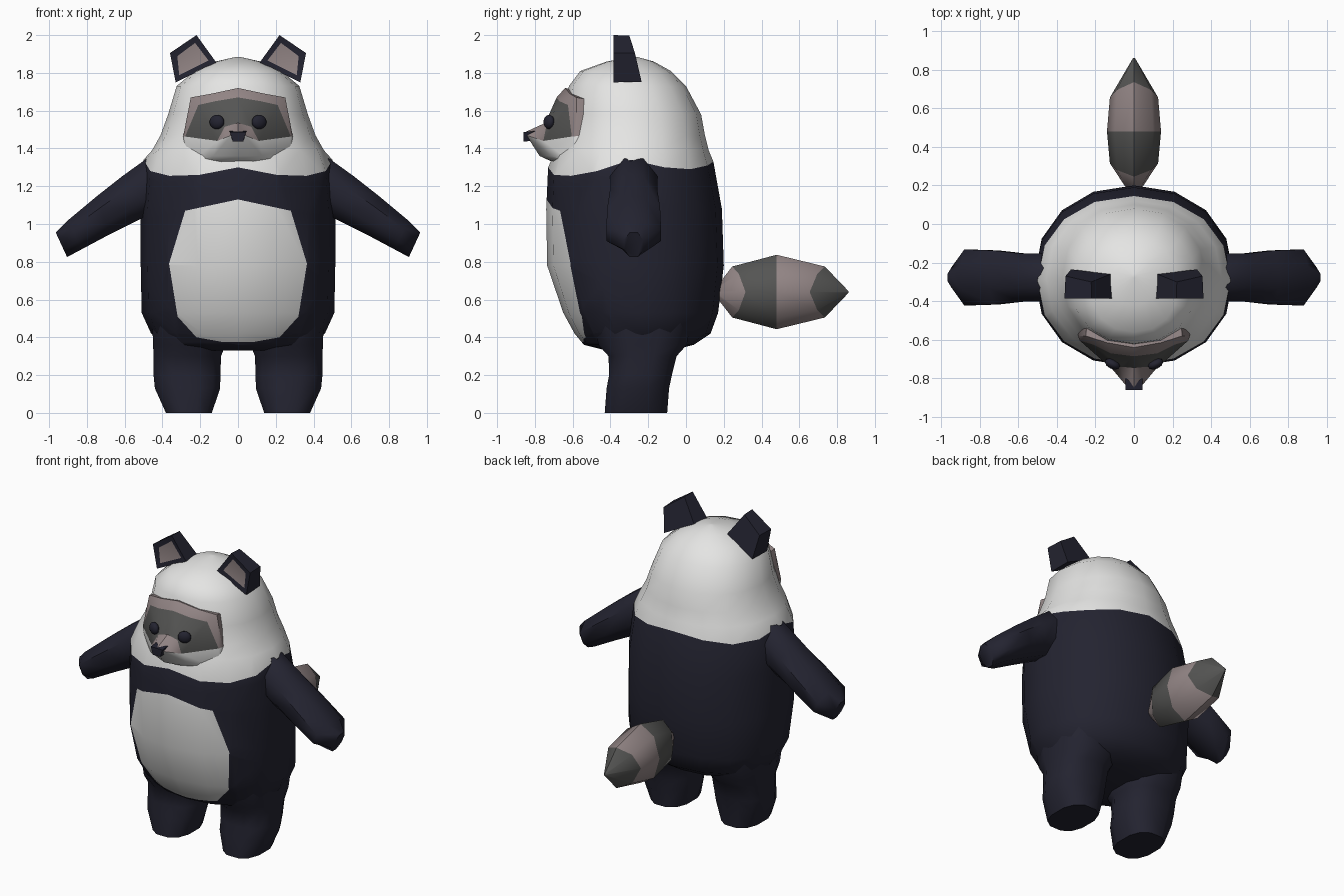
import bpy, bmesh, math
from mathutils import Vector

if "Cube" in bpy.data.objects:
    bpy.data.objects.remove(bpy.data.objects["Cube"])


def material(name, rgb):
    m = bpy.data.materials.new(name)
    m.diffuse_color = (*rgb, 1)
    m.use_nodes = True
    m.node_tree.nodes["Principled BSDF"].inputs["Base Color"].default_value = m.diffuse_color
    return m


WHITE, NAVY, GREY, TAUPE = range(4)
MATS = [material("white_fur", (0.78, 0.78, 0.77)),
        material("navy_fur", (0.017, 0.017, 0.030)),
        material("dark_grey_fur", (0.090, 0.090, 0.087)),
        material("taupe_fur", (0.290, 0.235, 0.235))]


def finish(name, bm, angle=50):
    bmesh.ops.recalc_face_normals(bm, faces=bm.faces[:])
    me = bpy.data.meshes.new(name)
    bm.to_mesh(me)
    bm.free()
    for m in MATS:
        me.materials.append(m)
    ob = bpy.data.objects.new(name, me)
    bpy.context.collection.objects.link(ob)
    bpy.ops.object.select_all(action='DESELECT')
    ob.select_set(True)
    bpy.context.view_layer.objects.active = ob
    bpy.ops.object.shade_smooth_by_angle(angle=math.radians(angle))
    return ob


def loft(rings, mat):
    """Skin closed rings of points, cap both ends; mat(i) colours band i."""
    bm = bmesh.new()
    vs = [[bm.verts.new(p) for p in r] for r in rings]
    n = len(vs[0])
    for i in range(len(vs) - 1):
        for k in range(n):
            j = (k + 1) % n
            f = bm.faces.new((vs[i][k], vs[i][j], vs[i + 1][j], vs[i + 1][k]))
            f.material_index = mat(i)
    for r, i in ((vs[0], 0), (vs[-1], len(vs) - 2)):
        bm.faces.new(r).material_index = mat(i)
    return bm


# Body and head: stacked oval rings (z, half width, front y, back y)
BODY = [(0.33, 0.30, -0.42, -0.08), (0.36, 0.40, -0.54, 0.04), (0.42, 0.46, -0.59, 0.13),
        (0.53, 0.51, -0.65, 0.17), (0.78, 0.515, -0.735, 0.20), (1.08, 0.515, -0.74, 0.19),
        (1.27, 0.50, -0.73, 0.145), (1.39, 0.455, -0.69, 0.12), (1.47, 0.41, -0.665, 0.10),
        (1.58, 0.37, -0.64, 0.08), (1.73, 0.325, -0.62, 0.0), (1.81, 0.23, -0.56, -0.08),
        (1.86, 0.12, -0.42, -0.17), (1.885, 0.01, -0.28, -0.26)]
NECK = 6
NECK_Z = [1.30, 1.26, 1.255, 1.28, 1.34, 1.30, 1.29, 1.31, 1.33]  # front to back
rings = []
for i, (z, rx, yf, yb) in enumerate(BODY):
    ring = []
    for k in range(16):
        a = k * math.tau / 16
        c, s = math.cos(a), math.sin(a)
        zz = NECK_Z[min(k, 16 - k)] if i == NECK else z
        ring.append((rx * math.copysign(abs(s) ** 0.93, s),
                     (yf + yb) / 2 - (yb - yf) / 2 * math.copysign(abs(c) ** 0.93, c), zz))
    rings.append(ring)
bm = loft(rings, lambda i: NAVY if i < NECK else WHITE)

# Belly patch: cut its outline into the front of the body
half = [(0, 1.13), (0.28, 1.07), (0.365, 0.79), (0.32, 0.51), (0.22, 0.40), (0.08, 0.375)]
outline = half + [(-x, z) for x, z in reversed(half[1:])]
planes = []
for k, (x, z) in enumerate(outline):
    x2, z2 = outline[(k + 1) % len(outline)]
    planes.append((Vector((x, 0, z)), Vector((z - z2, 0, x2 - x)).normalized()))
for co, no in planes:
    front = [f for f in bm.faces if f.calc_center_median().y < -0.35
             and f.calc_center_median().z < 1.25 and f.material_index == NAVY]
    geom = set(front)
    for f in front:
        geom.update(f.edges)
        geom.update(f.verts)
    bmesh.ops.bisect_plane(bm, geom=list(geom), dist=1e-5, plane_co=co, plane_no=no)
for f in bm.faces:
    c = f.calc_center_median()
    if c.y < -0.35 and all((c - co).dot(no) < 0 for co, no in planes):
        f.material_index = WHITE
finish("body", bm)

# Face mask and muzzle: right half, mirrored
P = dict(t0=(0, -0.64, 1.72), t1=(0.14, -0.615, 1.69), t2=(0.25, -0.58, 1.67),
         o=(0.29, -0.58, 1.465), m0=(0, -0.685, 1.67), m1=(0.12, -0.67, 1.65),
         m2=(0.21, -0.625, 1.63), u2=(0.28, -0.605, 1.463), b0=(0, -0.745, 1.535),
         b1=(0.07, -0.74, 1.515), u1=(0.11, -0.755, 1.44), n0=(0, -0.855, 1.485),
         n1=(0.035, -0.845, 1.47), c0=(0, -0.775, 1.36), c1=(0.13, -0.715, 1.36),
         r0=(0, -0.67, 1.312), r1=(0.14, -0.65, 1.312), r2=(0.268, -0.59, 1.315),
         h0=(0, -0.54, 1.70), h1=(0.14, -0.53, 1.67), h2=(0.24, -0.47, 1.65),
         h3=(0.28, -0.49, 1.465), h4=(0.26, -0.48, 1.325), h5=(0, -0.55, 1.32))
FACES = [("t0 t1 m1 m0", TAUPE), ("t1 t2 m2 m1", TAUPE), ("t2 o u2 m2", TAUPE),
         ("m0 m1 b1 b0", GREY), ("m1 m2 b1", GREY), ("m2 u2 u1 b1", GREY),
         ("b0 b1 n1 n0", TAUPE), ("b1 u1 n1", TAUPE),
         ("n0 n1 c0", WHITE), ("n1 u1 c1 c0", WHITE), ("u1 u2 r2 c1", WHITE),
         ("c0 c1 r1 r0", WHITE), ("c1 r2 r1", WHITE), ("u2 o r2", WHITE),
         ("t0 h0 h1 t1", TAUPE), ("t1 h1 h2 t2", TAUPE), ("t2 h2 h3 o", TAUPE),
         ("o h3 h4 r2", WHITE), ("r2 h4 h5 r1", WHITE), ("r1 h5 r0", WHITE)]
bm = bmesh.new()
for s in (1, -1):
    V = {k: bm.verts.new((s * x, y, z)) for k, (x, y, z) in P.items()}
    for names, m in FACES:
        bm.faces.new([V[n] for n in names.split()]).material_index = m
bmesh.ops.remove_doubles(bm, verts=bm.verts[:], dist=1e-4)
finish("face", bm, 35)


def blob(name, loc, scale, segs, rings_n, rot=0):
    bm = bmesh.new()
    bmesh.ops.create_uvsphere(bm, u_segments=segs, v_segments=rings_n, radius=1)
    for f in bm.faces:
        f.material_index = NAVY
    ob = finish(name, bm)
    ob.location, ob.scale, ob.rotation_euler = loc, scale, (0, 0, rot)


# Nose: small tapered block
nose = [[(-w, y, zt), (w, y, zt), (w * 0.65, y, zb), (-w * 0.65, y, zb)]
        for w, y, zt, zb in ((0.045, -0.80, 1.492, 1.44), (0.043, -0.86, 1.487, 1.437))]
finish("nose", loft(nose, lambda i: NAVY), 30)

for s, side in ((1, "right"), (-1, "left")):
    # Eye
    blob("eye_" + side, (s * 0.112, -0.725, 1.54), (0.042, 0.026, 0.038), 10, 8, s * 0.45)

    # Ear with recessed inner panel
    front = [(0.115, 1.855), (0.22, 2.0), (0.36, 1.905), (0.33, 1.75)]
    back_y = [-0.26, -0.30, -0.27, -0.235]
    bm = loft([[(s * x, -0.385, z) for x, z in front],
               [(s * (0.255 + (x - 0.255) * 0.95), y, 1.87 + (z - 1.87) * 0.98)
                for (x, z), y in zip(front, back_y)]], lambda i: NAVY)
    bmesh.ops.recalc_face_normals(bm, faces=bm.faces[:])
    panel = min(bm.faces, key=lambda f: f.calc_center_median().y)
    bmesh.ops.inset_individual(bm, faces=[panel], thickness=0.042, depth=-0.008)
    panel.material_index = TAUPE
    finish("ear_" + side, bm, 30)

    # Arm: rings from (top x, top z, bottom x, bottom z, half depth)
    rings = []
    for xt, zt, xb, zb, ry in ((0.40, 1.36, 0.40, 1.04, 0.11), (0.485, 1.345, 0.50, 1.035, 0.125),
                               (0.61, 1.255, 0.55, 1.01, 0.125), (0.75, 1.145, 0.68, 0.945, 0.14),
                               (0.90, 1.02, 0.83, 0.865, 0.145), (0.965, 0.955, 0.905, 0.825, 0.05)):
        ring = []
        for k in range(8):
            a = (k + 0.5) * math.tau / 8
            u, v = math.cos(a) / math.cos(math.pi / 8), math.sin(a) / math.cos(math.pi / 8)
            ring.append((s * ((xt + xb) / 2 + u * (xt - xb) / 2), -0.277 + v * ry,
                         (zt + zb) / 2 + u * (zt - zb) / 2))
        rings.append(ring)
    finish("arm_" + side, loft(rings, lambda i: NAVY))

    # Leg: rings from (z, inner x, outer x, front y, back y)
    rings = []
    for z, x0, x1, y0, y1 in ((0.005, 0.135, 0.385, -0.435, -0.095), (0.13, 0.09, 0.445, -0.425, -0.085),
                              (0.20, 0.088, 0.452, -0.412, -0.07), (0.30, 0.085, 0.452, -0.415, -0.045),
                              (0.36, 0.06, 0.455, -0.47, 0.01), (0.50, 0.08, 0.46, -0.50, 0.04)):
        ring = []
        for k in range(12):
            a = (k + 0.5) * math.tau / 12
            c, d = math.cos(a), math.sin(a)
            ring.append((s * ((x0 + x1) / 2 + (x1 - x0) / 2 * math.copysign(abs(c) ** 0.8, c)),
                         (y0 + y1) / 2 + (y1 - y0) / 2 * math.copysign(abs(d) ** 0.8, d),
                         max(z, 0)))
        rings.append(ring)
    rings[0] = [(x, y, 0.0) for x, y, z in rings[0]]
    finish("leg_" + side, loft(rings, lambda i: NAVY))

# Striped tail: rings from (y, half width, half height, y shift at the sides)
rings = []
for y, rx, rz, bulge in ((0.155, 0.02, 0.02, 0), (0.245, 0.125, 0.135, 0.07), (0.48, 0.14, 0.197, 0),
                         (0.735, 0.125, 0.135, -0.08), (0.86, 0.005, 0.005, 0)):
    rings.append([(rx * math.sin(a), y + bulge * math.sin(a) ** 2, 0.64 + rz * math.cos(a))
                  for a in (k * math.tau / 8 for k in range(8))])
finish("tail", loft(rings, lambda i: (TAUPE, GREY, TAUPE, GREY)[i]))
